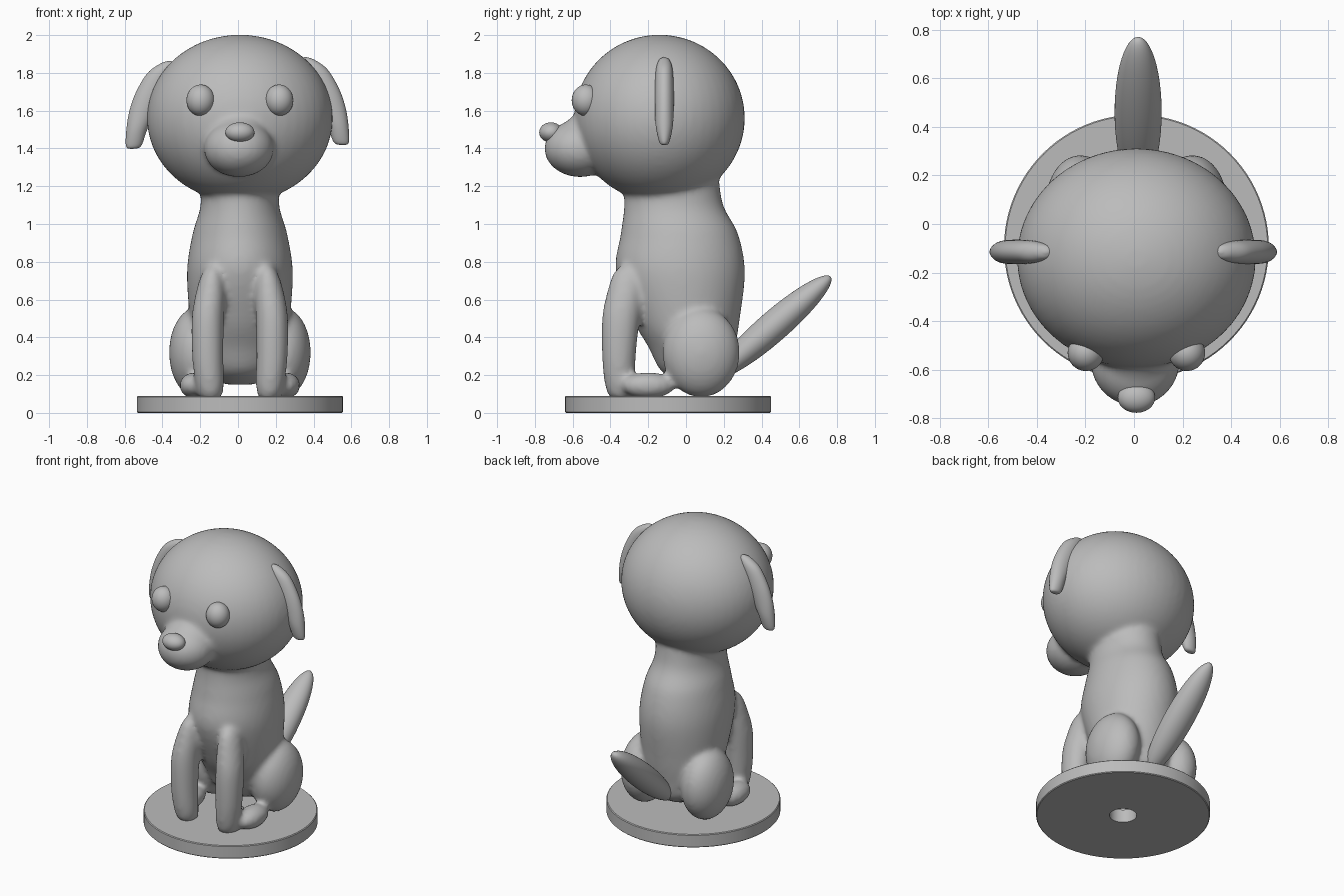
import bpy, bmesh, math
from mathutils import Matrix, Vector

if "Cube" in bpy.data.objects:
    bpy.data.objects.remove(bpy.data.objects["Cube"])

CX = 0.01  # symmetry line of the figure

grey = bpy.data.materials.new("plain grey")
grey.diffuse_color = (0.5, 0.5, 0.5, 1)
grey.use_nodes = True
grey.node_tree.nodes["Principled BSDF"].inputs["Base Color"].default_value = grey.diffuse_color


def finish(name, bm, angle=180):
    bmesh.ops.recalc_face_normals(bm, faces=bm.faces)
    me = bpy.data.meshes.new(name)
    bm.to_mesh(me)
    bm.free()
    me.materials.append(grey)
    ob = bpy.data.objects.new(name, me)
    bpy.context.collection.objects.link(ob)
    bpy.ops.object.select_all(action='DESELECT')
    ob.select_set(True)
    bpy.context.view_layer.objects.active = ob
    bpy.ops.object.shade_smooth_by_angle(angle=math.radians(angle))
    return ob


def ellipsoid(bm, centre, radii, tilt=0.0):
    m = (Matrix.Translation(centre) @ Matrix.Rotation(tilt, 4, 'X')
         @ Matrix.Diagonal((*radii, 1)))
    bmesh.ops.create_uvsphere(bm, u_segments=48, v_segments=32, radius=1, matrix=m)


def loft(bm, rings, n=48, closed=False):
    """Skin horizontal ellipses given as (x, y, z, rx, ry)."""
    loops = []
    for x, y, z, rx, ry in rings:
        loops.append([bm.verts.new((x + rx * math.cos(2 * math.pi * i / n),
                                    y + ry * math.sin(2 * math.pi * i / n), z))
                      for i in range(n)])
    pairs = list(zip(loops, loops[1:]))
    if closed:
        pairs.append((loops[-1], loops[0]))
    else:
        bm.faces.new(loops[0])
        bm.faces.new(loops[-1])
    for a, b in pairs:
        for i in range(n):
            j = (i + 1) % n
            bm.faces.new((a[i], a[j], b[j], b[i]))


def smooth_rings(rings, steps=6):
    """Spline through the ring values for a rounder loft."""
    out = []
    for k in range(len(rings) - 1):
        p = [rings[max(0, min(len(rings) - 1, k + d))] for d in (-1, 0, 1, 2)]
        for s in range(steps):
            t = s / steps
            out.append([0.5 * (2 * b + (c - a) * t + (2 * a - 5 * b + 4 * c - d) * t * t
                               + (3 * b - a - 3 * c + d) * t ** 3)
                        for a, b, c, d in zip(*p)])
    return out + [rings[-1]]


# Base: round plate with a hole through its middle
bm = bmesh.new()
loft(bm, [(CX, -0.095, z, r, r) for r, z in
          ((0.085, 0), (0.54, 0), (0.545, 0.005), (0.545, 0.085), (0.54, 0.09), (0.085, 0.09))],
     n=96, closed=True)
finish("base", bm, 30)

# Body: torso, head, muzzle and legs melted into one surface
bm = bmesh.new()
torso = [(0.06, 0.15, 0.08, 0.07), (0.05, 0.22, 0.18, 0.18), (0.03, 0.35, 0.24, 0.23),
         (0.0, 0.5, 0.265, 0.285), (-0.03, 0.75, 0.28, 0.342), (-0.035, 0.95, 0.25, 0.31),
         (-0.065, 1.1, 0.208, 0.262), (-0.08, 1.28, 0.21, 0.25)]
loft(bm, smooth_rings([(CX, y, z, rx, ry) for y, z, rx, ry in torso]))
ellipsoid(bm, (CX, -0.14, 1.56), (0.492, 0.452, 0.442))          # head
ellipsoid(bm, (CX - 0.005, -0.56, 1.40), (0.185, 0.19, 0.152))   # muzzle
ellipsoid(bm, (CX, -0.51, 1.46), (0.16, 0.16, 0.13))             # muzzle bridge
leg = [(0.155, -0.335, 0.08, 0.06, 0.07), (0.16, -0.35, 0.15, 0.075, 0.08),
       (0.17, -0.355, 0.3, 0.083, 0.09), (0.17, -0.345, 0.5, 0.085, 0.1),
       (0.155, -0.32, 0.65, 0.075, 0.095), (0.145, -0.30, 0.75, 0.05, 0.078),
       (0.14, -0.285, 0.8, 0.01, 0.02)]
for side in (-1, 1):
    loft(bm, smooth_rings([(CX + side * x, *rest) for x, *rest in leg]))
    ellipsoid(bm, (CX + side * 0.23, 0.08, 0.32), (0.145, 0.205, 0.237))   # haunch
    ellipsoid(bm, (CX + side * 0.24, -0.2, 0.145), (0.08, 0.14, 0.07))     # hind foot
body = finish("body", bm)
blend = body.modifiers.new("blend", 'REMESH')
blend.mode = 'VOXEL'
blend.voxel_size = 0.016
blend.use_smooth_shade = True
soft = body.modifiers.new("soften", 'SMOOTH')
soft.factor = 0.5
soft.iterations = 10

# Tail
bm = bmesh.new()
ellipsoid(bm, (CX + 0.007, 0.46, 0.455), (0.097, 0.405, 0.082), math.radians(41))
finish("tail", bm)

# Nose
bm = bmesh.new()
ellipsoid(bm, (CX, -0.715, 1.485), (0.077, 0.062, 0.053))
finish("nose", bm)

# Eyes and ears
ear = [(0.56, 1.40, 0.008, 0.006), (0.55, 1.415, 0.04, 0.026), (0.533, 1.5, 0.055, 0.045),
       (0.50, 1.6, 0.072, 0.05), (0.46, 1.7, 0.077, 0.05), (0.41, 1.8, 0.067, 0.044),
       (0.37, 1.85, 0.04, 0.028), (0.36, 1.865, 0.008, 0.006)]
for side, label in ((-1, "left"), (1, "right")):
    bm = bmesh.new()
    ellipsoid(bm, (CX + side * 0.208, -0.53, 1.655), (0.075, 0.075, 0.083))
    finish(label + "_eye", bm)
    bm = bmesh.new()
    lift = 0.008 + 0.01 * side
    loft(bm, smooth_rings([(side * x - 0.003, -0.115, z + lift, rx, ry) for x, z, rx, ry in ear]), n=32)
    finish(label + "_ear", bm)
